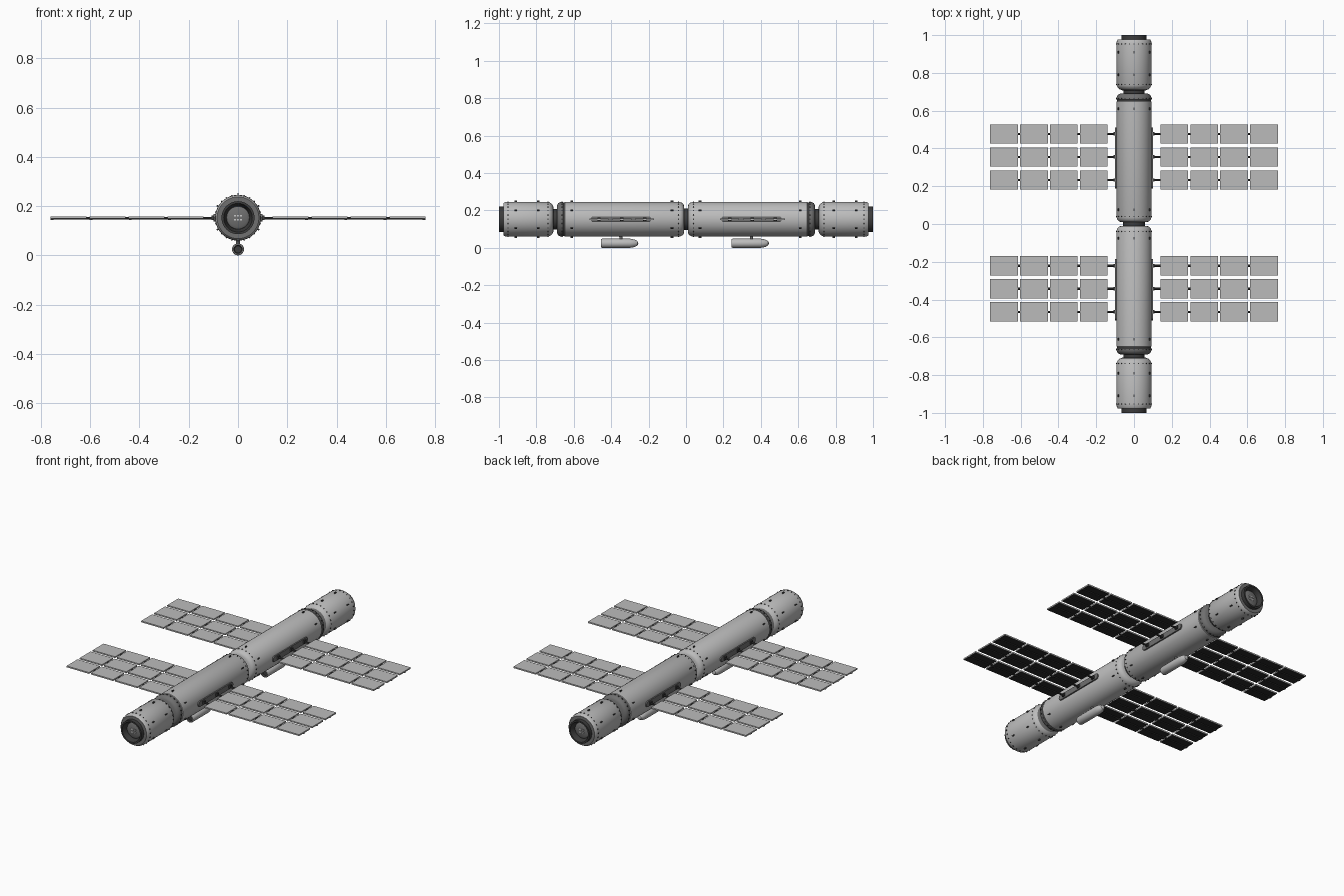
import bpy, bmesh, math
from mathutils import Matrix, Vector

if "Cube" in bpy.data.objects:
    bpy.data.objects.remove(bpy.data.objects["Cube"], do_unlink=True)

AXIS_Z = 0.153
HULL_R = 0.093


def material(name, value):
    m = bpy.data.materials.new(name)
    m.use_nodes = True
    color = (value, value, value, 1)
    m.diffuse_color = color
    m.node_tree.nodes["Principled BSDF"].inputs["Base Color"].default_value = color
    return m


HULL = material("hull grey", 0.5)
PANEL = material("panel grey", 0.5)
CELL = material("solar cell black", 0.02)
TRIM = material("trim grey", 0.16)
DARK = material("dark metal", 0.045)
LIGHT = material("light plate", 0.6)


def finish(bm, name, mats, smooth=False):
    bmesh.ops.recalc_face_normals(bm, faces=bm.faces)
    mesh = bpy.data.meshes.new(name)
    bm.to_mesh(mesh)
    bm.free()
    for m in mats:
        mesh.materials.append(m)
    obj = bpy.data.objects.new(name, mesh)
    bpy.context.collection.objects.link(obj)
    if smooth:
        bpy.ops.object.select_all(action="DESELECT")
        obj.select_set(True)
        bpy.context.view_layer.objects.active = obj
        bpy.ops.object.shade_smooth_by_angle(angle=math.radians(32))
    return obj


def lathe(name, profile, mats, center=(0, 0, AXIS_Z), flip=1, pick=None, sides=40):
    """Turn (y, radius) points around the y axis; pick(y, r) gives the material index."""
    bm = bmesh.new()
    verts = [bm.verts.new((r, y * flip, 0)) for y, r in profile]
    edges = [bm.edges.new(pair) for pair in zip(verts, verts[1:])]
    bmesh.ops.spin(bm, geom=verts + edges, cent=(0, 0, 0), axis=(0, 1, 0),
                   angle=math.tau, steps=sides, use_duplicate=False)
    bmesh.ops.remove_doubles(bm, verts=bm.verts, dist=1e-4)
    if pick:
        for f in bm.faces:
            c = f.calc_center_median()
            f.material_index = pick(c.y * flip, math.hypot(c.x, c.z))
    bmesh.ops.translate(bm, verts=bm.verts, vec=center)
    return finish(bm, name, mats, True)


def add_box(bm, center, size, turn=0.0):
    """Box turned around the y axis after placing it."""
    m = Matrix.Rotation(turn, 4, "Y") @ Matrix.Translation(center) @ Matrix.Diagonal((*size, 1))
    return bmesh.ops.create_cube(bm, size=1, matrix=m)["verts"]


def box_ring(name, positions, count, radius, size, offset):
    """Small fittings spread around the hull at each y position."""
    bm = bmesh.new()
    for y in positions:
        for i in range(count):
            add_box(bm, (radius, y, 0), size, math.tau * i / count + offset)
    bmesh.ops.translate(bm, verts=bm.verts, vec=(0, 0, AXIS_Z))
    return finish(bm, name, [DARK])


def hull_half(side, label, mid):
    # Long module with a grey collar towards the short module
    lathe(label + "_long_module",
          [(0.01, 0), (0.01, 0.07), (0.014, 0.08), (0.022, 0.088), (0.035, HULL_R),
           (0.648, HULL_R), (0.65, 0.09), (0.656, 0.09), (0.658, HULL_R), (0.67, HULL_R),
           (0.683, 0.086), (0.69, 0.074), (0.69, 0)],
          [HULL, TRIM], flip=side, pick=lambda y, r: int(y > 0.65))
    # Neck between the modules
    lathe(label + "_neck", [(0.685, 0), (0.685, 0.056), (0.715, 0.056), (0.715, 0)],
          [DARK], flip=side)
    # Short module with end face
    lathe(label + "_short_module",
          [(0.708, 0), (0.708, 0.064), (0.714, 0.077), (0.724, 0.087), (0.735, HULL_R),
           (0.95, HULL_R), (0.968, 0.091), (0.977, 0.085), (0.977, 0.06), (0.955, 0.055), (0.955, 0)],
          [HULL, TRIM], flip=side, pick=lambda y, r: int(y < 0.712 or y > 0.974))
    # Hollow docking collar and recessed hatch
    lathe(label + "_docking_collar",
          [(0.95, 0.067), (1.0, 0.067), (1.0, 0.058), (0.968, 0.046), (0.95, 0.046), (0.95, 0.067)],
          [DARK], flip=side)
    lathe(label + "_docking_hatch", [(0.955, 0.05), (0.972, 0.046), (0.978, 0.036), (0.978, 0)],
          [TRIM], flip=side)
    bm = bmesh.new()
    for x in (-0.012, 0, 0.012):
        for z in (-0.008, 0.008):
            add_box(bm, (x, side * 0.979, AXIS_Z + z), (0.007, 0.004, 0.007))
    finish(bm, label + "_hatch_plates", [LIGHT])

    # Handles and rim bolts
    box_ring(label + "_handles", [side * y for y in (0.075, 0.61, 0.79, 0.91)], 6,
             0.0955, (0.009, 0.014, 0.006), math.pi / 6)
    box_ring(label + "_rim_bolts", [side * y for y in (0.04, 0.664, 0.738, 0.952)], 24,
             HULL_R, (0.005, 0.005, 0.006), 0)

    # Side equipment bays with rounded ends
    for s, word in ((1, "left"), (-1, "right")):
        bm = bmesh.new()
        ring = []
        for i in range(24):
            a = math.tau * (i + 0.5) / 24
            y = 0.015 * math.cos(a) + math.copysign(0.147, math.cos(a))
            ring.append(bm.verts.new((s * 0.085, mid + y, AXIS_Z + 0.016 * math.sin(a))))
        base = bm.faces.new(ring)
        ext = bmesh.ops.extrude_face_region(bm, geom=[base])["geom"]
        bmesh.ops.translate(bm, verts=[v for v in ext if isinstance(v, bmesh.types.BMVert)],
                            vec=(s * 0.0145, 0, 0))
        finish(bm, f"{label}_{word}_bay", [TRIM])

        # Solar wing: three booms, four panels on each
        panels, booms = bmesh.new(), bmesh.new()
        for row in (-1, 0, 1):
            y = mid + 0.005 + row * 0.122
            m = Matrix.Translation((s * 0.422, y, AXIS_Z - 0.002)) @ Matrix.Rotation(math.pi / 2, 4, "Y")
            bmesh.ops.create_cone(booms, cap_ends=True, segments=10, radius1=0.0055,
                                  radius2=0.0055, depth=0.67, matrix=m)
            add_box(booms, (s * 0.1, y, AXIS_Z), (0.016, 0.018, 0.018))
            for col in range(4):
                x = 0.213 + col * 0.1585
                add_box(panels, (s * x, y, AXIS_Z), (0.147, 0.102, 0.008))
                add_box(booms, (s * (x + 0.066), y, AXIS_Z - 0.005), (0.012, 0.014, 0.008))
        panels.normal_update()
        under = [f for f in panels.faces if f.normal.z < -0.9]
        bmesh.ops.inset_individual(panels, faces=under, thickness=0.002)
        for f in under:
            f.material_index = 1
        finish(panels, f"{label}_{word}_solar_panels", [PANEL, CELL])
        finish(booms, f"{label}_{word}_booms", [DARK])

    # Pod slung under the long module
    lathe(label + "_pod",
          [(-0.09, 0), (-0.09, 0.014), (-0.1, 0.018), (-0.1, 0.022), (-0.094, 0.0245),
           (0.055, 0.0245), (0.08, 0.02), (0.094, 0.012), (0.1, 0)],
          [HULL, DARK], center=(0, mid - 0.006, 0.0245), sides=20,
          pick=lambda y, r: int(y < -0.085 and r < 0.019))
    bm = bmesh.new()
    bmesh.ops.create_cone(bm, cap_ends=True, segments=12, radius1=0.007, radius2=0.01, depth=0.03,
                          matrix=Matrix.Translation((0, mid, 0.055)))
    finish(bm, label + "_pod_strut", [TRIM], True)


hull_half(-1, "front", -0.348)
hull_half(1, "back", 0.35)

# Joint between the two long modules
lathe("centre_joint", [(-0.015, 0), (-0.015, 0.058), (0.015, 0.058), (0.015, 0)], [DARK])
